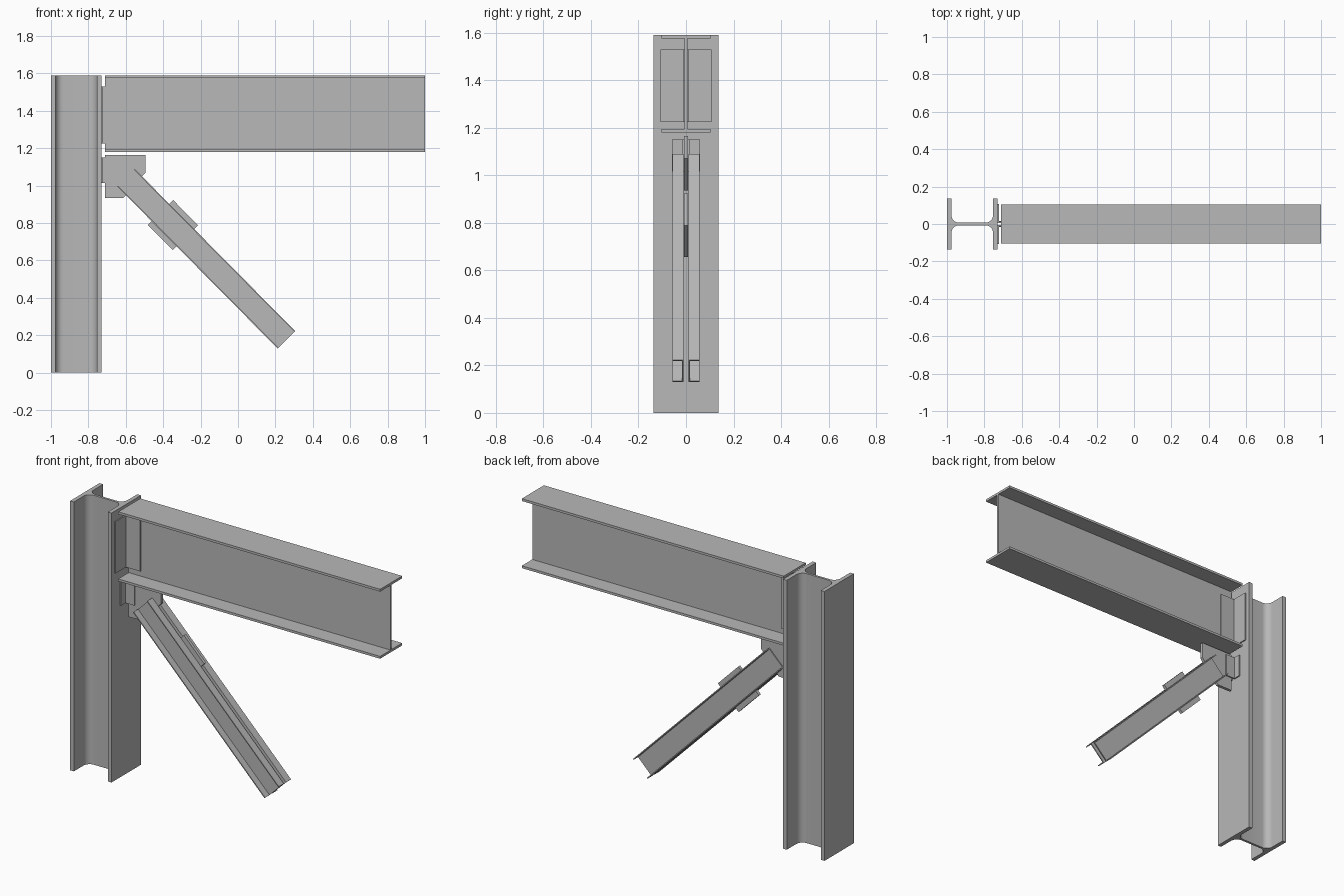
import bpy, bmesh, math
from mathutils import Matrix, Vector

if "Cube" in bpy.data.objects:
    bpy.data.objects.remove(bpy.data.objects["Cube"])

steel = bpy.data.materials.new("steel_grey")
steel.diffuse_color = (0.48, 0.48, 0.48, 1)
steel.use_nodes = True
steel.node_tree.nodes["Principled BSDF"].inputs["Base Color"].default_value = steel.diffuse_color


def extrude(name, profile, direction, matrix=Matrix(), smooth=False):
    """Extrude a closed list of 3D points along a direction."""
    bm = bmesh.new()
    face = bm.faces.new([bm.verts.new(p) for p in profile])
    new = bmesh.ops.extrude_face_region(bm, geom=[face])["geom"]
    bmesh.ops.translate(bm, vec=direction,
                        verts=[v for v in new if isinstance(v, bmesh.types.BMVert)])
    bm.transform(matrix)
    bmesh.ops.recalc_face_normals(bm, faces=bm.faces)
    mesh = bpy.data.meshes.new(name)
    bm.to_mesh(mesh)
    bm.free()
    mesh.materials.append(steel)
    obj = bpy.data.objects.new(name, mesh)
    bpy.context.collection.objects.link(obj)
    if smooth:
        bpy.ops.object.select_all(action='DESELECT')
        obj.select_set(True)
        bpy.context.view_layer.objects.active = obj
        bpy.ops.object.shade_smooth_by_angle(angle=math.radians(30))
    return obj


def i_section(depth, width, flange, web, r=0.0, steps=8):
    """I outline centred on 0: u along depth, v along width."""
    u, v, w, f = depth / 2, width / 2, web / 2, depth / 2 - flange
    quarter = [(u, v), (f, v)]
    if r:
        for i in range(steps + 1):
            a = math.pi / 2 * i / steps
            quarter.append((f - r + r * math.cos(a), w + r - r * math.sin(a)))
    else:
        quarter.append((f, w))
    half = quarter + [(-a, b) for a, b in reversed(quarter)]
    return half + [(a, -b) for a, b in reversed(half)]


# Column with rounded web roots
extrude("column", [(u - 0.865, v, 0) for u, v in i_section(0.27, 0.274, 0.024, 0.014, 0.04)],
        (0, 0, 1.59), smooth=True)

# Beam
extrude("beam", [(-0.71, v, u + 1.385) for u, v in i_section(0.41, 0.206, 0.014, 0.011)],
        (1.71, 0, 0))

# Gusset plate under the beam
gusset = [(-0.71, 0.935), (-0.612, 0.935), (-0.495, 1.07), (-0.495, 1.165), (-0.71, 1.165)]
extrude("gusset_plate", [(x, -0.009, z) for x, z in gusset], (0, 0.018, 0))

# Brace frame: local x along the brace, local z across it
axis = Vector((1, 0, -1.01)).normalized()
side = Vector((0, 1, 0))
across = axis.cross(side)
brace = Matrix((axis, side, across)).transposed().to_4x4()
brace.translation = (-0.599, 0, 1.0425)

# Tie plate between the channels
extrude("tie_plate", [(x, -0.009, z) for x, z in
                      [(0.262, -0.095), (0.451, -0.095), (0.451, 0.095), (0.262, 0.095)]],
        (0, 0.018, 0), brace)

for s, label in ((-1, "front"), (1, "back")):
    # Brace channel, open to the outside
    c = [(0.01, -0.066), (0.057, -0.066), (0.057, -0.06), (0.016, -0.06),
         (0.016, 0.06), (0.057, 0.06), (0.057, 0.066), (0.01, 0.066)]
    extrude("brace_channel_" + label, [(0, s * y, z) for y, z in c], (1.22, 0, 0), brace)

    # Clip angles joining beam and gusset to the column
    for part, y0, y1, x1, z0, z1 in (("beam", 0.0055, 0.108, -0.63, 1.225, 1.53),
                                     ("gusset", 0.009, 0.058, -0.665, 1.015, 1.15)):
        t = 0.007
        angle = [(-0.73, y0), (x1, y0), (x1, y0 + t), (-0.73 + t, y0 + t),
                 (-0.73 + t, y1), (-0.73, y1)]
        extrude(part + "_clip_angle_" + label, [(x, s * y, z0) for x, y in angle],
                (0, 0, z1 - z0))
